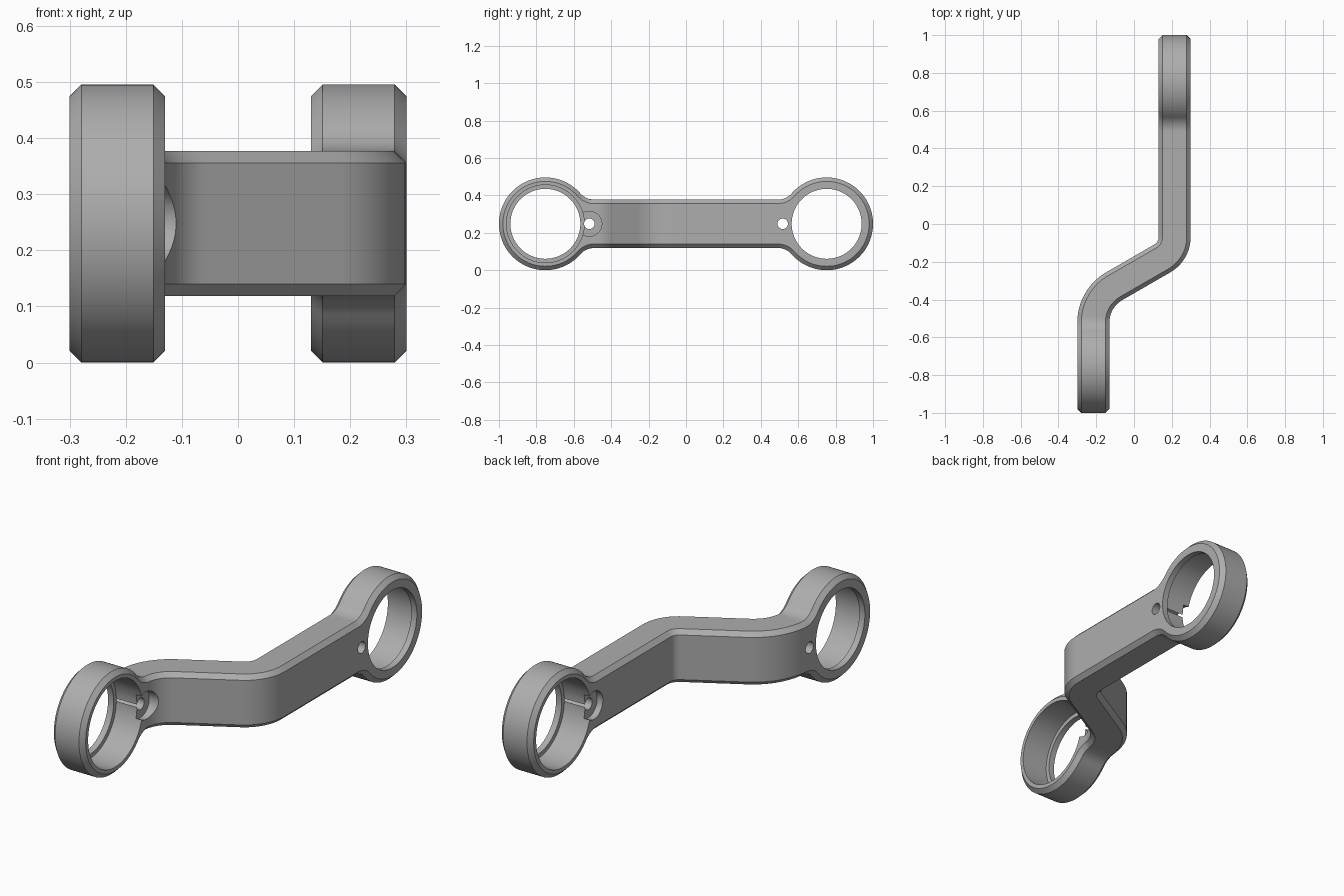
import bpy, bmesh, math
from mathutils import Vector

if "Cube" in bpy.data.objects:
    bpy.data.objects.remove(bpy.data.objects["Cube"])

CZ, R, YC = 0.248, 0.248, 0.752        # axis height, ring radius, ring centre
H, FIL, T, C = 0.129, 0.10, 0.085, 0.021  # bar half height, fillet, half thickness, chamfer
PHI, RL, RR = math.radians(60), 0.22, 0.13  # bend angle and radii
X0, Y0 = 0.215, -0.52                  # offset of each end, start of bend
L = (2 * X0 - (RL + RR) * (1 - math.cos(PHI))) / math.sin(PHI)
ARC = PHI * (RL + RR) + L
DY = (RL + RR) * math.sin(PHI) + L * math.cos(PHI)
SHIFT = ARC - DY                       # extra length used up by the bend


def path(s):
    """Centreline point and sideways normal at length s."""
    u = s - Y0
    if u <= 0:
        return Vector((-X0, s)), Vector((1, 0))
    if u >= ARC:
        return Vector((X0, s - SHIFT)), Vector((1, 0))
    if u < PHI * RL:
        a = u / RL
        p = Vector((-X0 + RL * (1 - math.cos(a)), Y0 + RL * math.sin(a)))
    elif u < PHI * RL + L:
        a, d = PHI, u - PHI * RL
        p = Vector((-X0 + RL * (1 - math.cos(a)) + d * math.sin(a),
                    Y0 + RL * math.sin(a) + d * math.cos(a)))
    else:
        a = (ARC - u) / RR
        p = Vector((X0 - RR * (1 - math.cos(a)), Y0 + DY - RR * math.sin(a)))
    return p, Vector((math.cos(a), -math.sin(a)))


# upper half of the side outline, as (length, height, normal)
dy = math.sqrt((R + FIL) ** 2 - (H + FIL) ** 2)
th = math.atan2(H + FIL, dy)
sl, sr = -YC, YC + SHIFT


def end_curve(centre, sign):
    """Ring arc from the tip, then the fillet into the bar."""
    pts = []
    for i in range(49):
        a = math.pi + (th - math.pi) * i / 48
        n = Vector((sign * math.cos(a), math.sin(a)))
        pts.append((centre + n.x * R, n.y * R, n))
    for i in range(1, 11):
        a = th + (math.pi / 2 - th) * i / 10
        n = Vector((sign * math.cos(a), math.sin(a)))
        pts.append((centre + sign * dy - n.x * FIL, H + FIL - n.y * FIL, n))
    return pts


left, right = end_curve(sl, 1), end_curve(sr, -1)[::-1]
a, b = left[-1][0], right[0][0]
mid = [(a + (b - a) * i / 80, H, Vector((0, 1))) for i in range(1, 80)]
half = left + mid + right

# body: chamfered section swept along the bend
bm = bmesh.new()
loops = []
for off, inset in ((-T, C), (C - T, 0), (T - C, 0), (T, C)):
    pair = []
    for flip in (1, -1):
        row = []
        for s, h, n in half:
            s2, h2 = s - n.x * inset, h - n.y * inset
            p, nn = path(s2)
            q = p + nn * off
            row.append(bm.verts.new((q.x, q.y, CZ + flip * h2)))
        pair.append(row)
    loops.append(pair)


def strip(r1, r2):
    for i in range(len(r1) - 1):
        bm.faces.new((r1[i], r1[i + 1], r2[i + 1], r2[i]))


for k in range(3):
    strip(loops[k][0], loops[k + 1][0])
    strip(loops[k + 1][1], loops[k][1])
strip(loops[0][1], loops[0][0])
strip(loops[3][0], loops[3][1])
bmesh.ops.remove_doubles(bm, verts=bm.verts, dist=1e-5)
bmesh.ops.recalc_face_normals(bm, faces=bm.faces)
me = bpy.data.meshes.new("offset_link")
bm.to_mesh(me)
bm.free()
link = bpy.data.objects.new("offset_link", me)
bpy.context.collection.objects.link(link)

mat = bpy.data.materials.new("plain_grey")
mat.diffuse_color = (0.42, 0.42, 0.42, 1)
mat.use_nodes = True
mat.node_tree.nodes["Principled BSDF"].inputs["Base Color"].default_value = mat.diffuse_color
me.materials.append(mat)


def cut(sign, y, r, xa, xb):
    """Cut a cylinder along x; sign -1 gives the half-turned twin."""
    bpy.ops.mesh.primitive_cylinder_add(
        vertices=96 if r > 0.1 else 48, radius=r, depth=xb - xa,
        location=(sign * (xa + xb) / 2, sign * y, CZ), rotation=(0, math.pi / 2, 0))
    tool = bpy.context.object
    tool.name = "hole_cutter"
    m = link.modifiers.new("hole", 'BOOLEAN')
    m.operation, m.solver, m.object = 'DIFFERENCE', 'EXACT', tool
    bpy.context.view_layer.objects.active = link
    bpy.ops.object.modifier_apply(modifier=m.name)
    bpy.data.objects.remove(tool, do_unlink=True)


# bearing bores with lip, screw holes with counterbore
for sign in (1, -1):
    cut(sign, -YC, 0.187, -0.40, -0.02)
    cut(sign, -YC, 0.208, -0.27, -0.02)
    cut(sign, -0.517, 0.028, -0.40, -0.04)
    cut(sign, -0.517, 0.067, -0.16, -0.04)

bpy.ops.object.select_all(action='DESELECT')
link.select_set(True)
bpy.context.view_layer.objects.active = link
bpy.ops.object.shade_smooth_by_angle(angle=math.radians(25))
